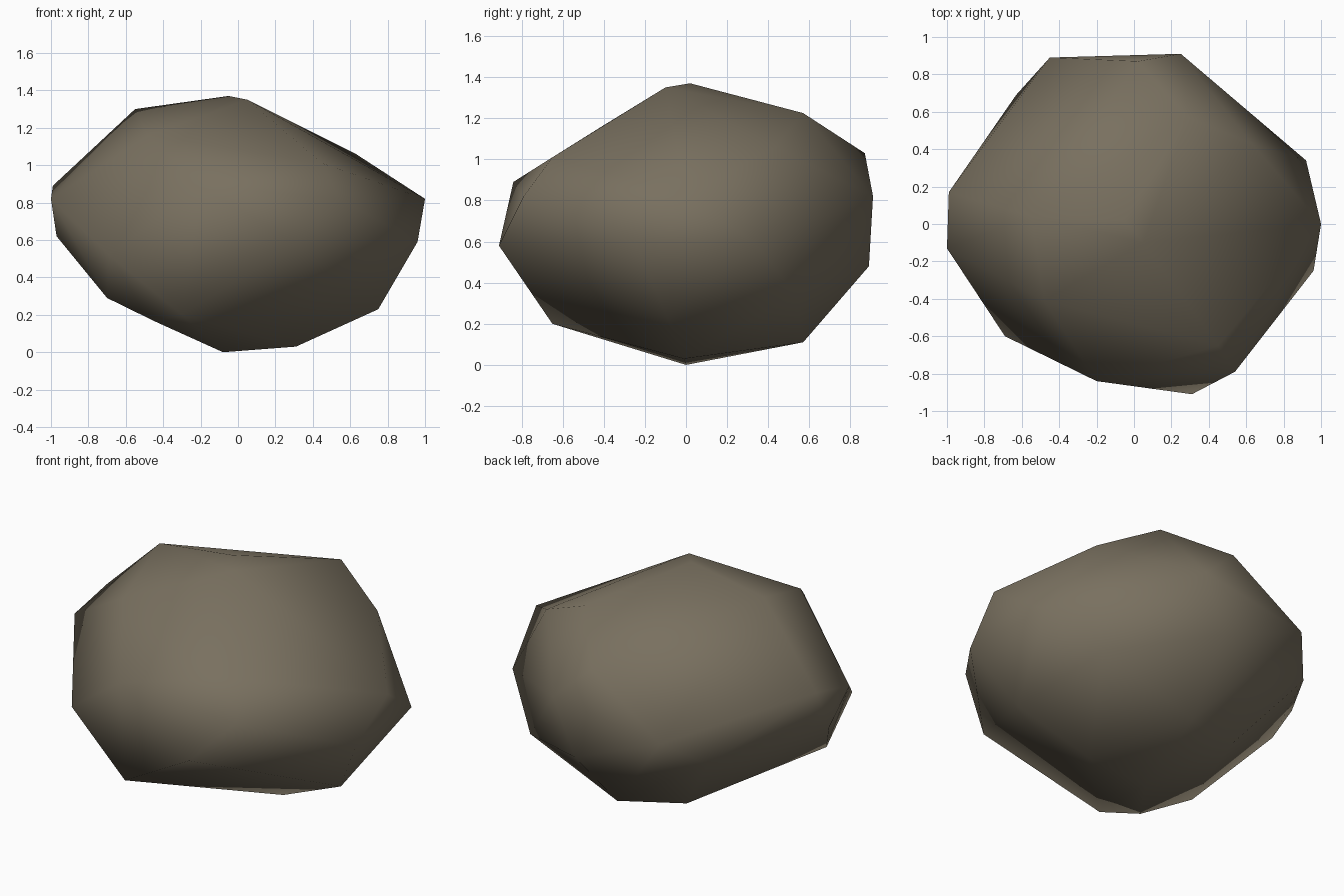
import bpy, bmesh

if "Cube" in bpy.data.objects:
    bpy.data.objects.remove(bpy.data.objects["Cube"])

# Corner points of the chipped boulder, ring by ring
bottom = [(-.08, 0, 0), (.31, -.01, .03), (.06, .57, .11), (-.32, .45, .15),
          (-.445, -.475, .165), (-.30, -.65, .20)]
lower = [(.75, -.09, .23), (.665, .535, .338), (-.70, -.34, .29), (.12, .89, .48)]
middle = [(.96, -.25, .59), (.92, .34, .59), (.31, -.91, .58), (-.69, -.60, .52),
          (-.97, .02, .62), (-.95, .21, .70), (-.63, .69, .56), (-.45, .89, .71)]
upper = [(1, 0, .82), (.25, .91, .82), (-.99, .17, .89),
         (-1, -.13, .82), (-.20, -.84, .89), (.54, -.79, .82)]
top = [(.02, .87, 1.03), (.45, -.65, 1.01), (.63, .43, 1.06), (.29, .57, 1.225),
       (-.48, -.41, 1.16), (-.55, .04, 1.30), (.05, -.10, 1.35), (-.05, .02, 1.37)]

# Wrap a convex skin around the corners
bm = bmesh.new()
for p in bottom + lower + middle + upper + top:
    bm.verts.new(p)
bmesh.ops.convex_hull(bm, input=bm.verts)
loose = [v for v in bm.verts if not v.link_faces]
bmesh.ops.delete(bm, geom=loose, context='VERTS')
bmesh.ops.recalc_face_normals(bm, faces=bm.faces)
for f in bm.faces:
    f.smooth = True

mesh = bpy.data.meshes.new("boulder")
bm.to_mesh(mesh)
bm.free()
boulder = bpy.data.objects.new("boulder", mesh)
bpy.context.collection.objects.link(boulder)

# Stone colour
stone = bpy.data.materials.new("grey brown stone")
stone.diffuse_color = (.19, .162, .115, 1)
stone.use_nodes = True
stone.node_tree.nodes["Principled BSDF"].inputs["Base Color"].default_value = stone.diffuse_color
mesh.materials.append(stone)
